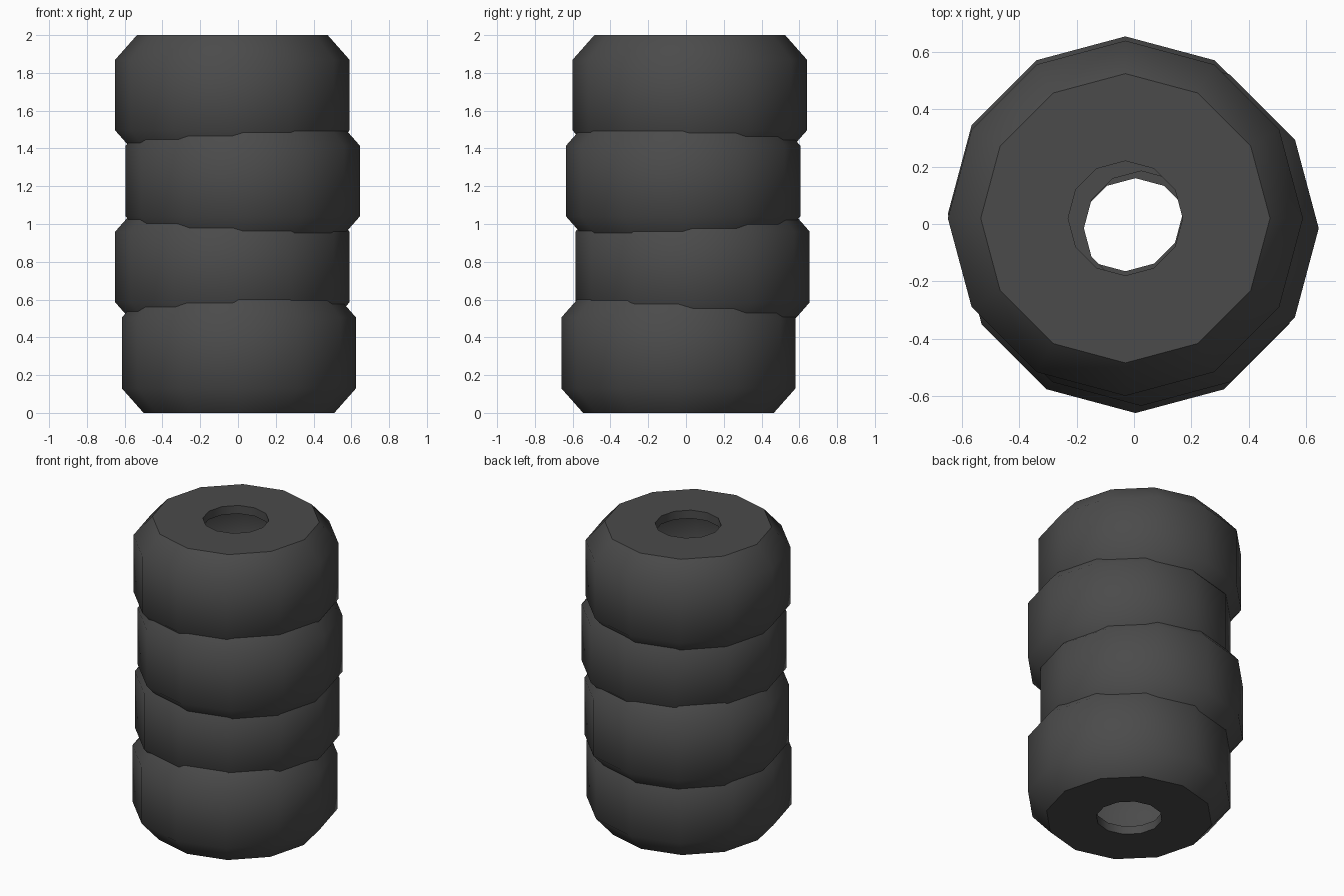
import bpy, bmesh
from math import cos, sin, pi, radians

if "Cube" in bpy.data.objects:
    bpy.data.objects.remove(bpy.data.objects["Cube"])

SIDES, HEIGHT, STEP = 12, 0.635, 0.455

rubber = bpy.data.materials.new("dark_rubber")
rubber.diffuse_color = (0.07, 0.07, 0.07, 1)
rubber.use_nodes = True
rubber.node_tree.nodes["Principled BSDF"].inputs["Base Color"].default_value = rubber.diffuse_color

# Upper half of the hollow tyre section (radius, height), tread to inner wall
outer = [(0.62, 0.1875), (0.505, 0.3175), (0.20, 0.3175)]
inner = [(0.20, 0.2625), (0.48, 0.2625), (0.565, 0.165)]
upper = outer + inner
profile = upper + [(r, -z) for r, z in reversed(upper)]


def tyre(name, x, y, z):
    bm = bmesh.new()
    rings = [[bm.verts.new((r * cos(2 * pi * i / SIDES), r * sin(2 * pi * i / SIDES), h))
              for i in range(SIDES)] for r, h in profile]
    for a, b in zip(rings, rings[1:] + rings[:1]):
        for i in range(SIDES):
            j = (i + 1) % SIDES
            bm.faces.new((a[i], a[j], b[j], b[i]))
    bmesh.ops.recalc_face_normals(bm, faces=bm.faces)
    mesh = bpy.data.meshes.new(name)
    bm.to_mesh(mesh)
    bm.free()
    mesh.materials.append(rubber)
    obj = bpy.data.objects.new(name, mesh)
    obj.location = (x, y, z)
    bpy.context.collection.objects.link(obj)
    # Smooth tread and shoulders, crisp sidewall rim
    bpy.ops.object.select_all(action='DESELECT')
    obj.select_set(True)
    bpy.context.view_layer.objects.active = obj
    bpy.ops.object.shade_smooth_by_angle(angle=radians(45))


# Loosely stacked tyres, bottom to top
offsets = [(0.005, -0.04), (-0.03, 0.035), (0.025, -0.015), (-0.03, 0.02)]
for n, (x, y) in enumerate(offsets):
    tyre(f"tyre_{n + 1}", x, y, HEIGHT / 2 + n * STEP)
